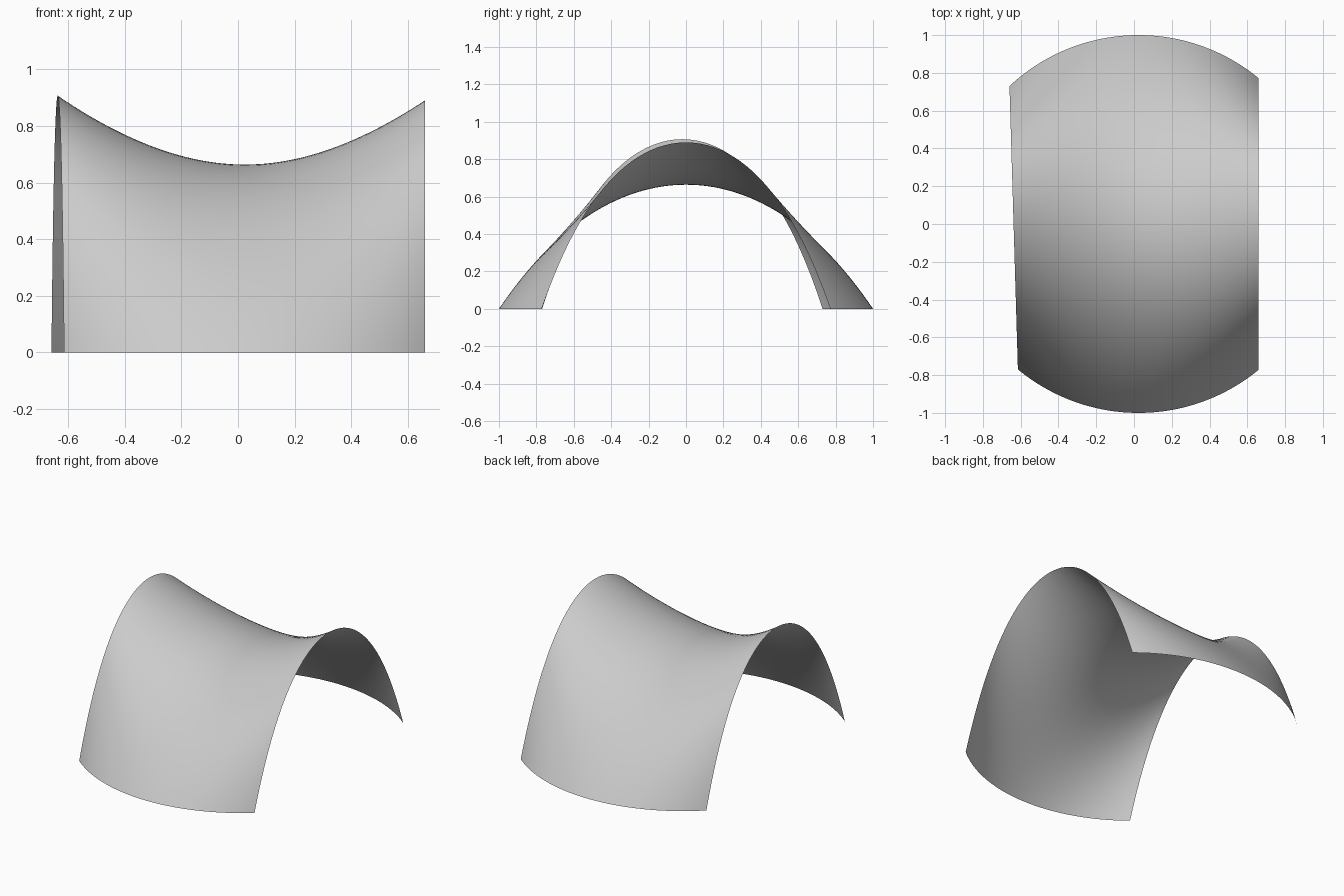
import bpy
import math

cube = bpy.data.objects.get("Cube")
if cube:
    bpy.data.objects.remove(cube, do_unlink=True)

CENTRE_X = 0.024      # centre of the unit circle that carries both feet
LENGTH = 2.5          # every arch has the same length
RIBS, STEPS = 64, 64


def foot(degrees):
    a = math.radians(degrees)
    return CENTRE_X + math.cos(a), math.sin(a)


def catenary_ratio(half_span):
    """Solve sinh(k) / k = half length / half span by bisection."""
    target = LENGTH / 2 / half_span
    low, high = 0.01, 5.0
    for _ in range(50):
        k = (low + high) / 2
        if math.sinh(k) / k < target:
            low = k
        else:
            high = k
    return k


def arch(front, back):
    """Points of an upright catenary arch, evenly spaced along its length."""
    half = math.dist(front, back) / 2
    k = catenary_ratio(half)
    a = half / k
    points = []
    for j in range(STEPS + 1):
        t = math.asinh((2 * j / STEPS - 1) * math.sinh(k))
        f = (t / k + 1) / 2
        points.append((front[0] + f * (back[0] - front[0]),
                       front[1] + f * (back[1] - front[1]),
                       a * (math.cosh(k) - math.cosh(t))))
    return points


# Shell: a row of arches swept between the two curved foot lines
verts = []
for i in range(RIBS + 1):
    s = i / RIBS
    verts += arch(foot(-129.7 + s * (129.7 - 50.5)),
                  foot(133.1 + s * (50.5 - 133.1)))

row = STEPS + 1
faces = [(i * row + j, (i + 1) * row + j, (i + 1) * row + j + 1, i * row + j + 1)
         for i in range(RIBS) for j in range(STEPS)]

mesh = bpy.data.meshes.new("saddle_shell")
mesh.from_pydata(verts, [], faces)
mesh.update()
shell = bpy.data.objects.new("saddle_shell", mesh)
bpy.context.collection.objects.link(shell)

# Plain light grey
grey = bpy.data.materials.new("light_grey")
grey.use_nodes = True
colour = (0.6, 0.6, 0.6, 1.0)
grey.diffuse_color = colour
grey.node_tree.nodes["Principled BSDF"].inputs["Base Color"].default_value = colour
mesh.materials.append(grey)

# Smooth shading
bpy.ops.object.select_all(action="DESELECT")
shell.select_set(True)
bpy.context.view_layer.objects.active = shell
bpy.ops.object.shade_smooth_by_angle()
